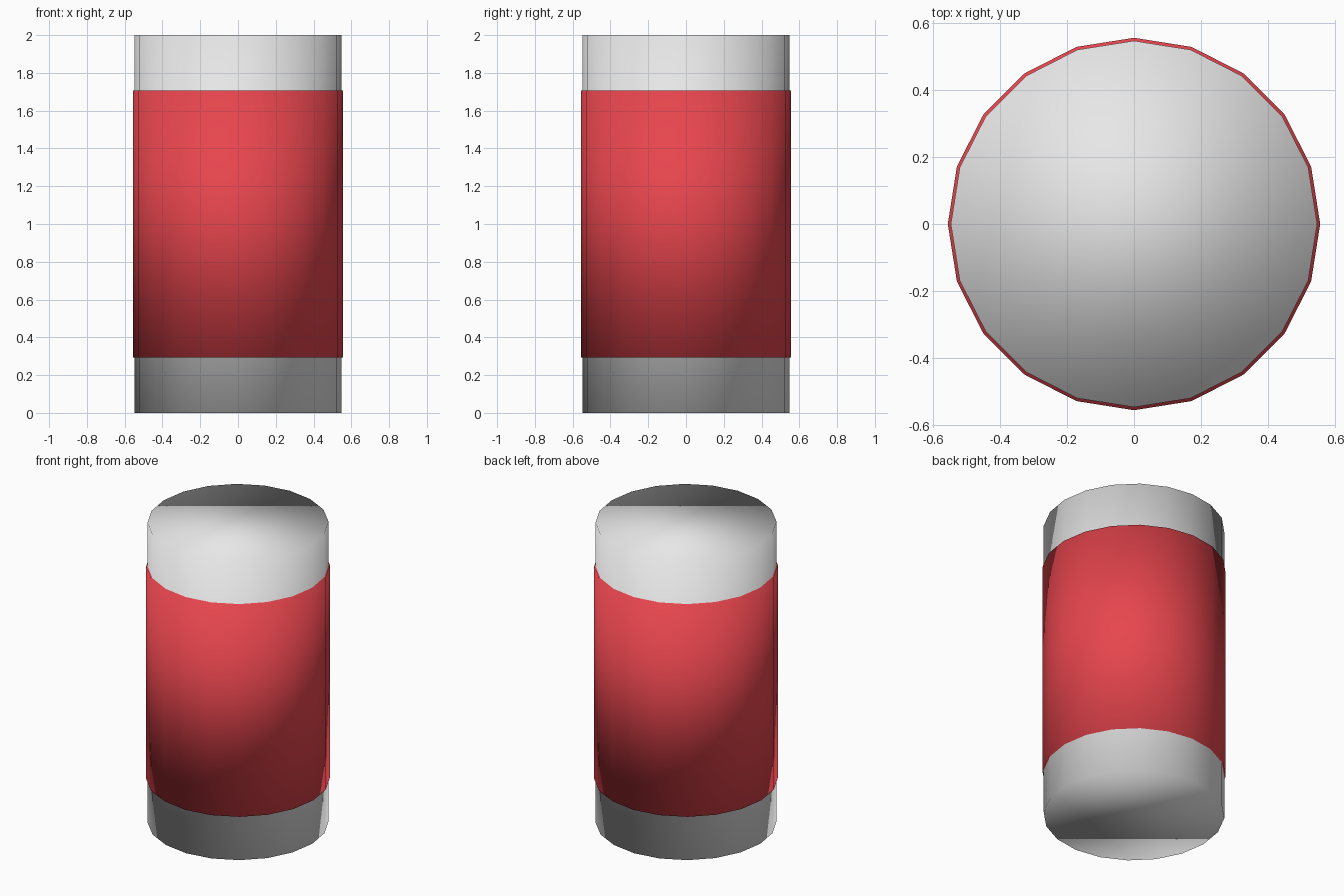
import bpy

# Remove the default cube
cube = bpy.data.objects.get("Cube")
if cube:
    bpy.data.objects.remove(cube, do_unlink=True)


def make_material(name, rgb):
    colour = (*rgb, 1.0)
    mat = bpy.data.materials.new(name)
    mat.use_nodes = True
    mat.diffuse_color = colour
    bsdf = next(n for n in mat.node_tree.nodes if n.type == 'BSDF_PRINCIPLED')
    bsdf.inputs["Base Color"].default_value = colour
    return mat


def make_drum(name, radius, bottom, top, mat):
    """Capped twenty-sided cylinder, shaded smooth all over."""
    bpy.ops.mesh.primitive_cylinder_add(
        vertices=20, radius=radius, depth=top - bottom,
        location=(0, 0, (top + bottom) / 2))
    obj = bpy.context.object
    obj.name = name
    obj.data.name = name
    obj.data.materials.append(mat)
    bpy.ops.object.shade_smooth()
    return obj


white = make_material("white", (0.8, 0.8, 0.8))
red = make_material("red", (0.8, 0.06, 0.075))

# White body running the full height
make_drum("can_body", 0.547, 0.0, 2.0, white)

# Slightly wider red sleeve around the middle
make_drum("red_sleeve", 0.556, 0.293, 1.708, red)
